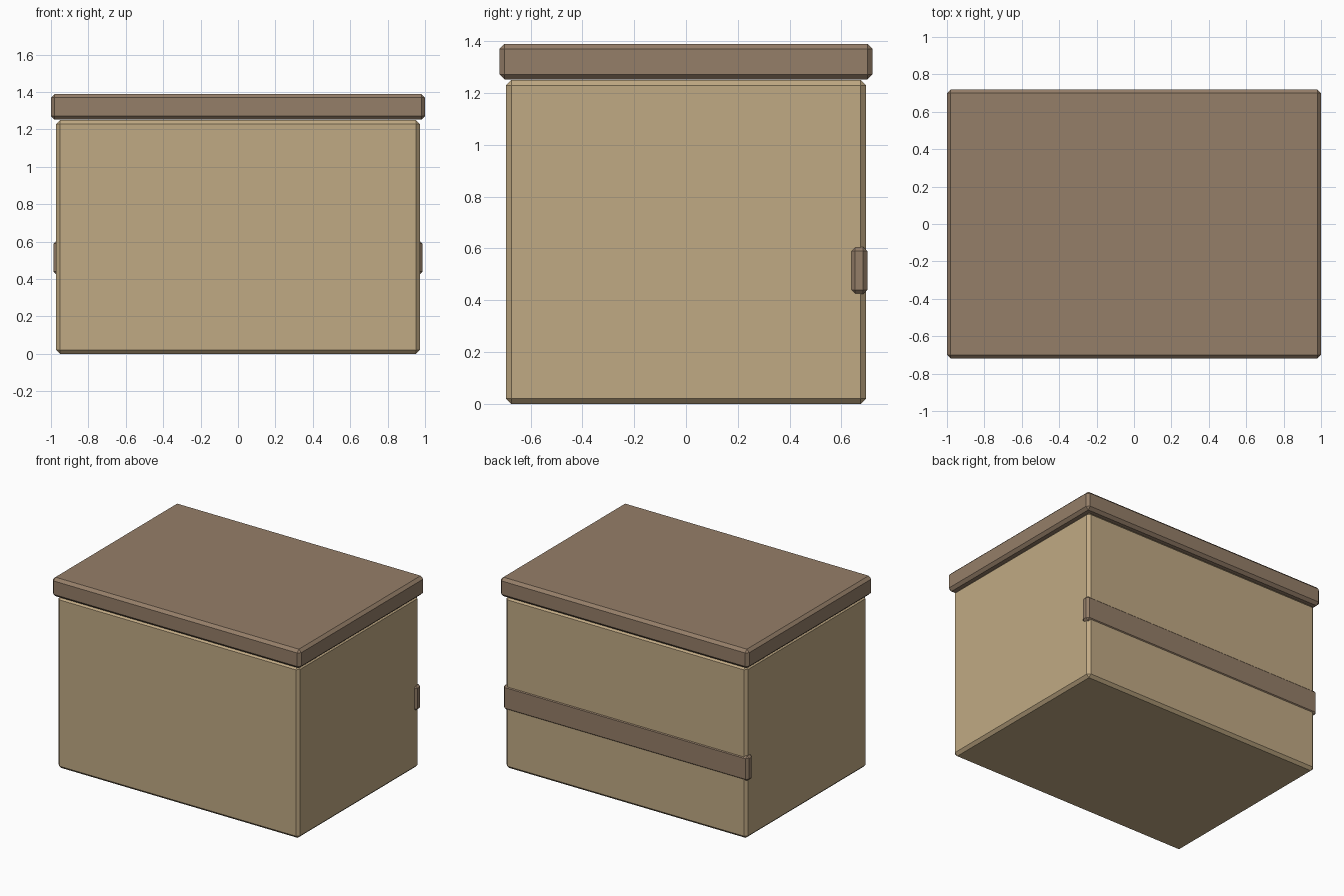
import bpy

if "Cube" in bpy.data.objects:
    bpy.data.objects.remove(bpy.data.objects["Cube"])


def material(name, color):
    mat = bpy.data.materials.new(name)
    mat.diffuse_color = (*color, 1)
    mat.use_nodes = True
    mat.node_tree.nodes["Principled BSDF"].inputs["Base Color"].default_value = mat.diffuse_color
    return mat


def chamfered_box(name, low, high, chamfer, mat):
    centre = [(a + b) / 2 for a, b in zip(low, high)]
    bpy.ops.mesh.primitive_cube_add(size=1, location=centre)
    obj = bpy.context.object
    obj.name = name
    obj.scale = [b - a for a, b in zip(low, high)]
    bpy.ops.object.transform_apply(location=False, rotation=False, scale=True)
    bevel = obj.modifiers.new("chamfer", 'BEVEL')
    bevel.width = chamfer
    bevel.segments = 1
    obj.data.materials.append(mat)
    return obj


tan = material("tan_board", (0.53, 0.40, 0.23))
brown = material("brown_board", (0.30, 0.21, 0.14))

# Box body
chamfered_box("box_body", (-0.972, -0.694, 0), (0.972, 0.694, 1.25), 0.02, tan)
# Overhanging lid
chamfered_box("lid", (-1, -0.72, 1.252), (1, 0.72, 1.39), 0.02, brown)
# Strap across the back, wrapping slightly past the corners
chamfered_box("back_strap", (-0.986, 0.637, 0.424), (0.986, 0.70, 0.606), 0.016, brown)
